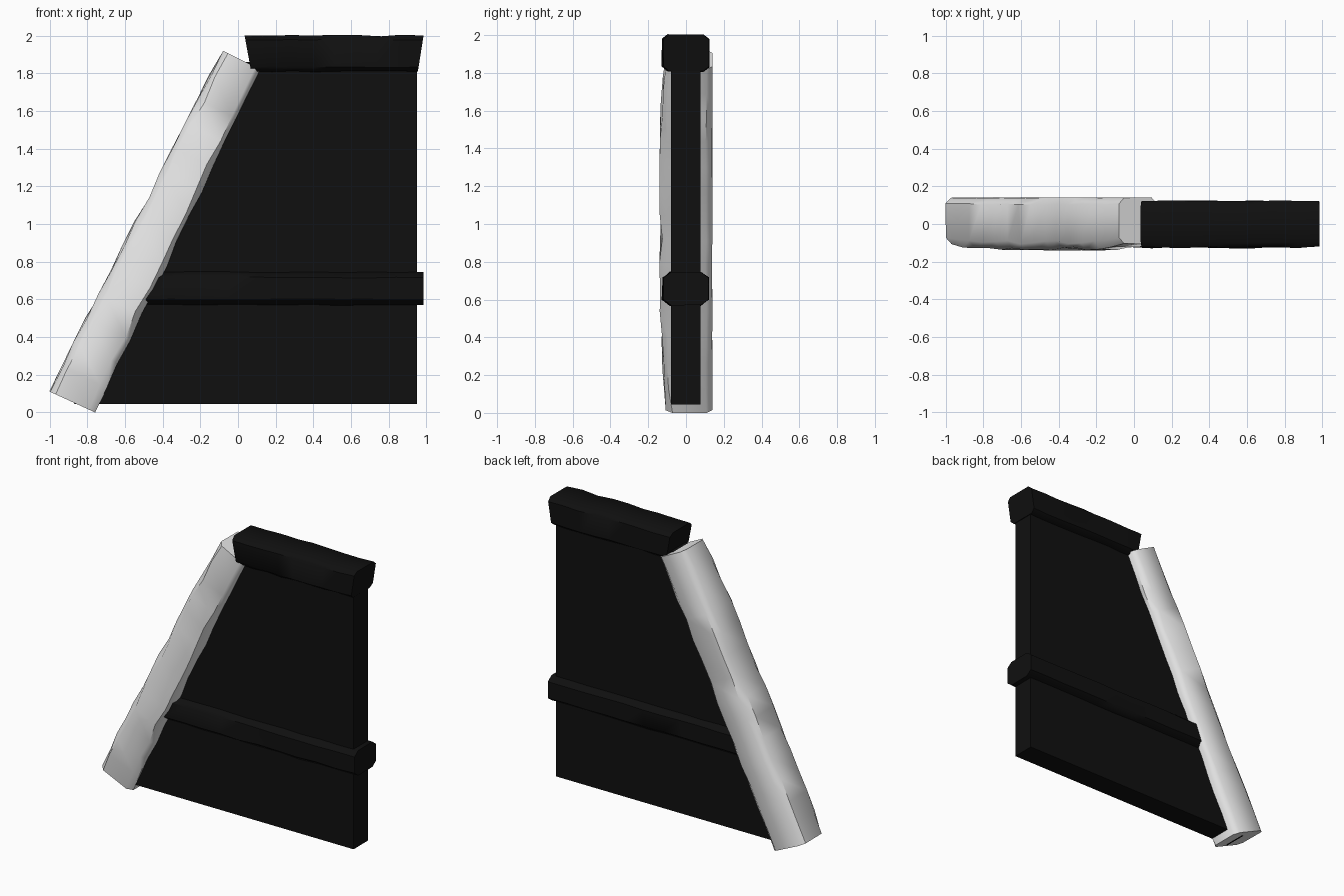
import bpy, bmesh, math, random
from mathutils import Vector

cube = bpy.data.objects.get("Cube")
if cube:
    bpy.data.objects.remove(cube, do_unlink=True)


def material(name, value):
    m = bpy.data.materials.new(name)
    m.use_nodes = True
    colour = (value, value, value, 1)
    m.diffuse_color = colour
    m.node_tree.nodes["Principled BSDF"].inputs["Base Color"].default_value = colour
    return m


black = material("black paint", 0.005)
white = material("pale grey timber", 0.8)


def finish(bm, name, mat):
    bmesh.ops.recalc_face_normals(bm, faces=bm.faces)
    mesh = bpy.data.meshes.new(name)
    bm.to_mesh(mesh)
    bm.free()
    mesh.materials.append(mat)
    ob = bpy.data.objects.new(name, mesh)
    bpy.context.collection.objects.link(ob)
    return ob


def rough_beam(name, mat, start, end, depth, cut, rings, wobble, taper, seed):
    """Hewn beam: start and end are (x, z) pairs for its two long edges."""
    rng = random.Random(seed)
    s0, s1, e0, e1 = (Vector(p) for p in (*start, *end))
    section = [(cut, 0), (1 - cut, 0), (1, cut), (1, 1 - cut),
               (1 - cut, 1), (cut, 1), (0, 1 - cut), (0, cut)]
    bm = bmesh.new()
    loops = []
    for i in range(rings + 1):
        t = i / rings
        at_end = i in (0, rings)
        low, high = s0.lerp(e0, t), s1.lerp(e1, t)
        front = depth[0] * (1 - taper * (1 - math.sin(math.pi * t) ** 0.5))
        loop = []
        for u, v in section:
            amount = wobble * (0.3 if at_end else 1)
            u += rng.uniform(-1, 1) * amount
            v += rng.uniform(-1, 1) * amount * (0.4 if v > 0.5 else 1)
            p = low.lerp(high, u)
            loop.append(bm.verts.new((p.x, front + (depth[1] - front) * v, p.y)))
        loops.append(loop)
    for a, b in zip(loops, loops[1:]):
        for j in range(len(section)):
            k = (j + 1) % len(section)
            bm.faces.new((a[j], a[k], b[k], b[j]))
    bm.faces.new(loops[0])
    bm.faces.new(loops[-1])
    ob = finish(bm, name, mat)
    bpy.ops.object.select_all(action="DESELECT")
    ob.select_set(True)
    bpy.context.view_layer.objects.active = ob
    bpy.ops.object.shade_smooth_by_angle(angle=math.radians(50))
    return ob


# Flat wall panel with one sloping side
bm = bmesh.new()
outline = [(-0.87, 0.045), (0.95, 0.045), (0.95, 1.86), (0.02, 1.86)]
face = bm.faces.new([bm.verts.new((x, -0.08, z)) for x, z in outline])
side = bmesh.ops.extrude_face_region(bm, geom=[face])["geom"]
bmesh.ops.translate(bm, vec=(0, 0.157, 0),
                    verts=[g for g in side if isinstance(g, bmesh.types.BMVert)])
finish(bm, "wall_panel", black)

# Pale sloping beam
rough_beam("sloping_beam", white, [(-0.76, 0.0), (-1.0, 0.11)],
           [(0.12, 1.82), (-0.08, 1.92)], (-0.135, 0.14), 0.13, 14, 0.035, 0.22, 4)

# Dark cap beam and middle rail
rough_beam("cap_beam", black, [(0.07, 1.81), (0.035, 2.0)],
           [(0.955, 1.81), (0.985, 2.0)], (-0.125, 0.122), 0.12, 8, 0.025, 0.05, 2)
rough_beam("middle_rail", black, [(-0.51, 0.57), (-0.46, 0.745)],
           [(0.985, 0.57), (0.985, 0.745)], (-0.125, 0.12), 0.17, 10, 0.02, 0.05, 3)
